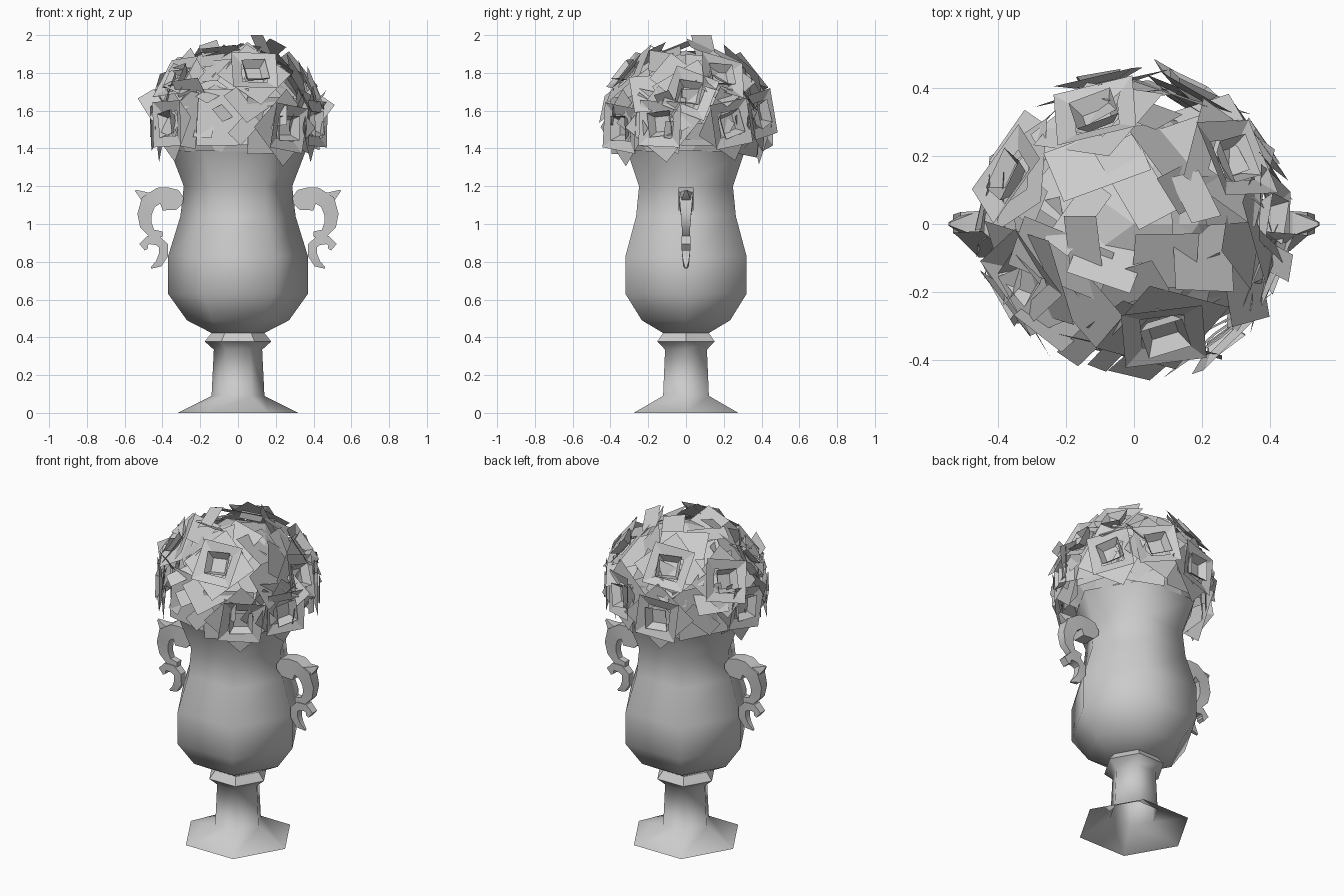
import bpy, bmesh, math, random
from mathutils import Vector, Matrix

random.seed(11)
cube = bpy.data.objects.get("Cube")
if cube:
    bpy.data.objects.remove(cube)

stone = bpy.data.materials.new("pale_grey")
stone.use_nodes = True
GREY = (0.6, 0.6, 0.6, 1)
stone.diffuse_color = GREY
stone.node_tree.nodes["Principled BSDF"].inputs["Base Color"].default_value = GREY


def finish(bm, name, angle=None, fix_normals=True):
    if fix_normals:
        bmesh.ops.recalc_face_normals(bm, faces=bm.faces[:])
    mesh = bpy.data.meshes.new(name)
    bm.to_mesh(mesh)
    bm.free()
    mesh.materials.append(stone)
    ob = bpy.data.objects.new(name, mesh)
    bpy.context.collection.objects.link(ob)
    if angle:
        bpy.ops.object.select_all(action='DESELECT')
        ob.select_set(True)
        bpy.context.view_layer.objects.active = ob
        bpy.ops.object.shade_smooth_by_angle(angle=math.radians(angle))


def skin(bm, rings, caps=True):
    """Bridge equal vertex rings, with end caps if wanted."""
    loops = [[bm.verts.new(p) for p in ring] for ring in rings]
    n = len(loops[0])
    for a, b in zip(loops, loops[1:]):
        for i in range(n):
            j = (i + 1) % n
            bm.faces.new((a[i], a[j], b[j], b[i]))
    if caps:
        bm.faces.new(loops[0][::-1])
        bm.faces.new(loops[-1])


def hex_turning(name, profile, angle, caps=True):
    """Six-sided turned part from (radius, height) pairs."""
    bm = bmesh.new()
    skin(bm, [[(r * math.cos(i * math.pi / 3), r * math.sin(i * math.pi / 3), z)
               for i in range(6)] for r, z in profile], caps)
    finish(bm, name, angle)


# Vase, with a hollow foot
hex_turning("foot_and_stem", [(0.32, 0), (0.14, 0.09), (0.128, 0.335), (0.176, 0.378)], 65, caps=False)
hex_turning("collar", [(0.176, 0.378), (0.14, 0.423)], 20, caps=False)
hex_turning("urn_body", [(0.14, 0.423), (0.27, 0.49), (0.37, 0.63), (0.37, 0.83),
                         (0.305, 1.04), (0.287, 1.2), (0.36, 1.39)], 65)


# Scrolled handles: tapered strips of (x, z, width, depth)
def scroll(name, path, side):
    bm = bmesh.new()
    rings = []
    for i, (x, z, w, d) in enumerate(path):
        a, b = path[max(i - 1, 0)], path[min(i + 1, len(path) - 1)]
        t = Vector((b[0] - a[0], b[1] - a[1])).normalized()
        nx, nz = -t.y * w / 2, t.x * w / 2
        rings.append([(side * (x + s * nx), q * d / 2, z + s * nz)
                      for s, q in ((1, 1), (1, -1), (-1, -1), (-1, 1))])
    skin(bm, rings)
    finish(bm, name, 35)


UPPER = [(0.29, 1.125, 0.03, 0.08), (0.32, 1.128, 0.105, 0.08), (0.385, 1.133, 0.125, 0.08),
         (0.42, 1.15, 0.085, 0.08), (0.475, 1.115, 0.085, 0.07), (0.495, 1.05, 0.075, 0.055),
         (0.488, 0.995, 0.065, 0.045), (0.455, 0.95, 0.045, 0.04), (0.4, 0.945, 0.03, 0.04)]
LEAF_TIP = [(0.44, 1.13, 0.08, 0.07), (0.49, 1.14, 0.06, 0.06), (0.543, 1.178, 0.008, 0.01)]
LOWER = [(0.485, 0.865, 0.02, 0.045), (0.5, 0.89, 0.045, 0.045), (0.475, 0.915, 0.045, 0.05),
         (0.425, 0.912, 0.05, 0.05), (0.395, 0.885, 0.05, 0.045), (0.395, 0.835, 0.05, 0.04),
         (0.42, 0.79, 0.04, 0.03), (0.46, 0.767, 0.008, 0.01)]
for word, side in (("left", 1), ("right", -1)):
    scroll(word + "_handle_scroll", UPPER, side)
    scroll(word + "_handle_tip", LEAF_TIP, side)
    scroll(word + "_handle_curl", LOWER, side)

# Bouquet
CENTRE = Vector((0, 0, 1.53))


def frame(direction, spin=0.0, tilt=0.0):
    """Matrix whose z axis points outward, with some tilt and spin."""
    m = Vector(direction).to_track_quat('Z', 'Y').to_matrix().to_4x4()
    return m @ Matrix.Rotation(spin, 4, 'Z') @ Matrix.Rotation(tilt, 4, 'X')


def card(bm, matrix, pts):
    out = []
    for p in pts:
        v = matrix @ Vector(p)
        v.z = min(max(v.z, 1.29), 2.0)
        out.append(bm.verts.new(v))
    bm.faces.new(out)


def square(w, h, z=0):
    return [(-w, -h, z), (w, -h, z), (w, h, z), (-w, h, z)]


# Rounded mass that closes the inside of the bouquet
bm = bmesh.new()
bmesh.ops.create_icosphere(bm, subdivisions=2, radius=0.36)
bmesh.ops.transform(bm, verts=bm.verts, matrix=Matrix.Translation(CENTRE) @ Matrix.Diagonal((1, 1, 1.08, 1)))
bmesh.ops.bisect_plane(bm, geom=bm.verts[:] + bm.edges[:] + bm.faces[:], plane_co=(0, 0, 1.385),
                       plane_no=(0, 0, -1), clear_outer=True)
finish(bm, "foliage_mound")

# Blossoms: two broad square collars of petals around a small square cup
BLOOMS = [(0.25, -0.33, 1.51), (0.08, -0.29, 1.78), (0.41, -0.13, 1.53), (0.38, 0.02, 1.68),
          (0.36, 0.23, 1.53), (0.28, 0.18, 1.77), (-0.37, 0.14, 1.71), (-0.11, 0.32, 1.79),
          (-0.1, 0.41, 1.52), (-0.32, -0.15, 1.77), (-0.42, 0.04, 1.53), (-0.36, -0.22, 1.53),
          (0.16, 0.39, 1.58)]
# Inner and outer half-size, inner and outer height, and turn of each layer
LAYERS = [(0.065, 0.145, 0.0, 0.0, 0.0), (0.065, 0.12, 0.015, 0.035, 0.65),
          (0.04, 0.065, 0.0, 0.045, 0.8)]
bm = bmesh.new()
for spot in BLOOMS:
    out = (Vector(spot) - CENTRE).normalized()
    spin = random.uniform(0.5, 1.1)
    base = Matrix.Translation(CENTRE + out * 0.41)
    for r0, r1, z0, z1, twist in LAYERS:
        m = base @ frame(out, spin + twist, random.uniform(-0.15, 0.15))
        for q in range(4):
            turn = Matrix.Rotation(q * math.pi / 2, 4, 'Z')
            card(bm, m @ turn, [(r0, -r0, z0), (r1, -r1, z1), (r1, r1, z1), (r0, r0, z0)])
    card(bm, m, square(r0, r0, z0))
finish(bm, "blossoms", fix_normals=False)

# Leaves: flat cards spread evenly over the dome
bm = bmesh.new()
COUNT = 55
for i in range(COUNT):
    z = -0.1 + 1.08 * (i + 0.5) / COUNT
    a = i * math.pi * (3 - math.sqrt(5))
    r = math.sqrt(1 - z * z)
    out = Vector((r * math.cos(a), r * math.sin(a), z))
    m = Matrix.Translation(CENTRE + out * random.uniform(0.36, 0.41))
    m = m @ frame(out, random.uniform(0, math.pi), random.gauss(0, 0.4))
    card(bm, m, square(random.uniform(0.04, 0.11), random.uniform(0.08, 0.15)))
# A ring of larger drooping leaves over the rim
for i in range(9):
    a = i * math.tau / 9 + 0.3
    out = Vector((math.cos(a), math.sin(a), random.uniform(-0.05, 0.1)))
    m = Matrix.Translation(CENTRE + out * 0.375)
    card(bm, m @ frame(out, random.uniform(-0.2, 0.2), random.uniform(-0.15, 0.15)), square(0.14, 0.15))
# Pointed sprigs that stick out at the top and sides
for spot, facing, spin in (((-0.15, -0.05, 1.93), (-0.3, -0.4, 0.9), 0.7),
                           ((0.18, 0.08, 1.93), (0.3, 0.5, 0.8), 0.9),
                           ((-0.45, -0.06, 1.63), (-0.2, -0.85, 0.4), 0.6),
                           ((0.42, -0.05, 1.64), (0.2, -0.85, 0.4), 0.9)):
    card(bm, Matrix.Translation(spot) @ frame(facing, spin), square(0.05, 0.08))
finish(bm, "leaves", fix_normals=False)
